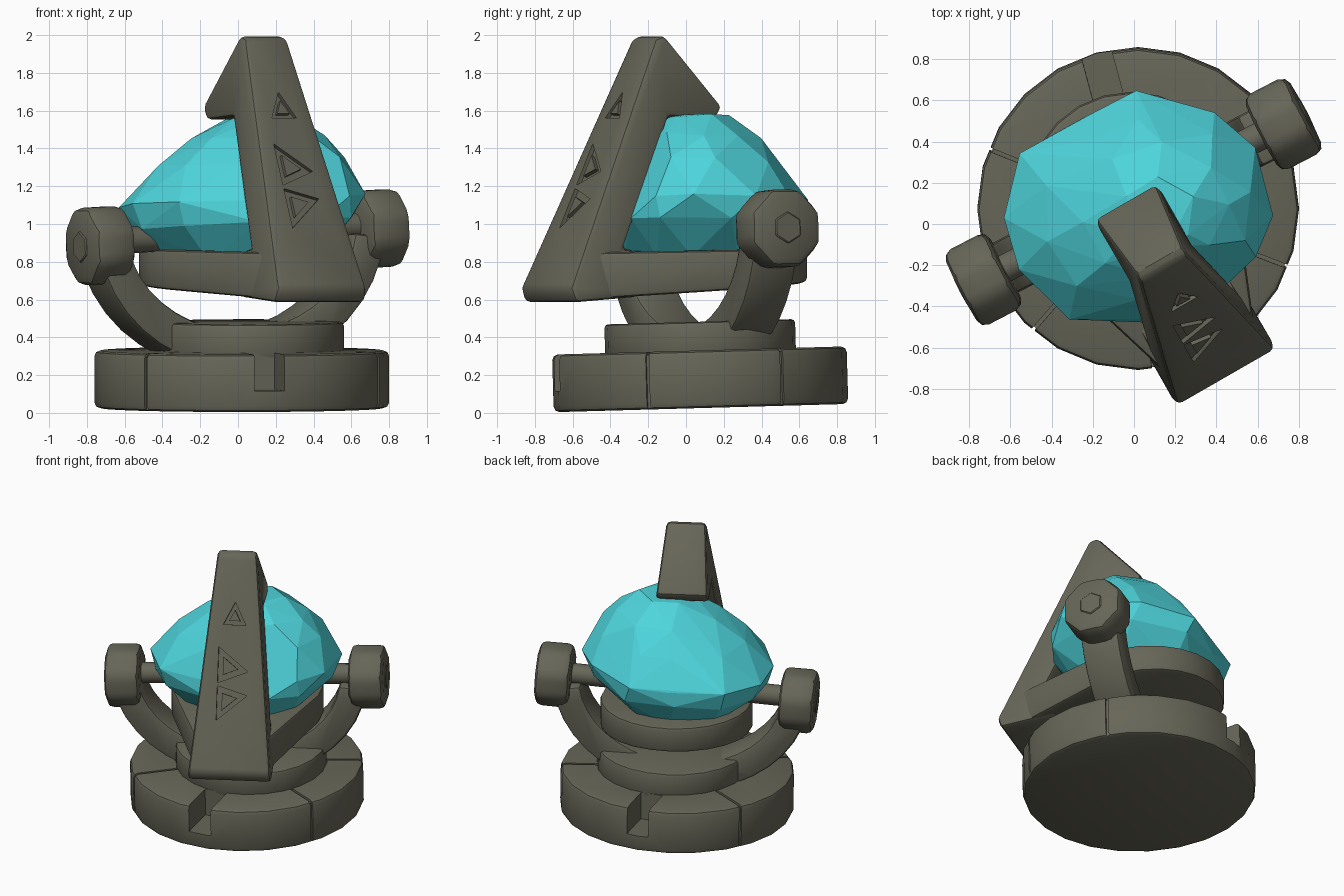
import bpy, bmesh, math, random
from mathutils import Matrix, Vector

if "Cube" in bpy.data.objects:
    bpy.data.objects.remove(bpy.data.objects["Cube"])

random.seed(4)


def material(name, col):
    m = bpy.data.materials.new(name)
    m.diffuse_color = (*col, 1)
    m.use_nodes = True
    m.node_tree.nodes["Principled BSDF"].inputs["Base Color"].default_value = m.diffuse_color
    return m


STONE = material("olive stone", (0.135, 0.132, 0.097))
CRYSTAL = material("turquoise crystal", (0.075, 0.66, 0.71))


def finish(name, bm, mat=STONE, bevel=0.0, seg=2, smooth=True):
    bmesh.ops.recalc_face_normals(bm, faces=bm.faces[:])
    me = bpy.data.meshes.new(name)
    bm.to_mesh(me)
    bm.free()
    me.materials.append(mat)
    ob = bpy.data.objects.new(name, me)
    bpy.context.collection.objects.link(ob)
    select(ob)
    if bevel:
        b = ob.modifiers.new("bevel", 'BEVEL')
        b.width, b.segments = bevel, seg
        b.limit_method, b.angle_limit = 'ANGLE', math.radians(30)
        bpy.ops.object.modifier_apply(modifier="bevel")
    if smooth:
        bpy.ops.object.shade_smooth_by_angle(angle=math.radians(32))
    return ob


def select(ob):
    bpy.ops.object.select_all(action='DESELECT')
    ob.select_set(True)
    bpy.context.view_layer.objects.active = ob


def prism(pts, half, mx):
    """Profile in local x/z, extruded both ways along local y by half(z)."""
    bm = bmesh.new()
    a, b = [[bm.verts.new(mx @ Vector((x, s * half(z), z))) for x, z in pts] for s in (-1, 1)]
    bm.faces.new(a)
    bm.faces.new(b)
    n = len(pts)
    for i in range(n):
        j = (i + 1) % n
        bm.faces.new((a[i], a[j], b[j], b[i]))
    return bm


def cylinder(r, h, sides, mx):
    bm = bmesh.new()
    bmesh.ops.create_cone(bm, cap_ends=True, segments=sides, radius1=r, radius2=r, depth=h, matrix=mx)
    return bm


def hull(points):
    bm = bmesh.new()
    vs = [bm.verts.new(p) for p in points]
    bmesh.ops.convex_hull(bm, input=vs)
    loose = [v for v in bm.verts if not v.link_faces]
    bmesh.ops.delete(bm, geom=loose, context='VERTS')
    bmesh.ops.dissolve_limit(bm, angle_limit=0.01, verts=bm.verts[:], edges=bm.edges[:])
    return bm


def cut(ob, bm):
    c = finish("cutter", bm, smooth=False)
    c.hide_render = True
    select(ob)
    m = ob.modifiers.new("cut", 'BOOLEAN')
    m.operation, m.object, m.solver = 'DIFFERENCE', c, 'EXACT'
    bpy.ops.object.modifier_apply(modifier="cut")
    bpy.data.objects.remove(c)


def rot(a, axis):
    return Matrix.Rotation(a, 4, axis)


# Base disc, slightly tilted, with notches and radial cracks
tilt = rot(0.028, 'X')
base_mx = Matrix.Translation((0.02, 0.075, 0.178)) @ tilt
base = finish("base_disc", cylinder(0.78, 0.305, 24, base_mx), bevel=0.03)
for deg, inner, width in ((-79, 0.5, 0.08), (105, 0.5, 0.075)):
    box = [(inner, -0.04), (0.9, -0.04), (0.9, 0.25), (inner, 0.25)]
    cut(base, prism(box, lambda z: width, base_mx @ rot(math.radians(deg), 'Z')))
crack = [(0.45, 0.135), (0.76, 0.135), (0.76, -0.25), (0.9, -0.25), (0.9, 0.25), (0.45, 0.25)]
for deg in (-131, -21, 34, 158):
    cut(base, prism(crack, lambda z: 0.009, base_mx @ rot(math.radians(deg), 'Z')))

# Upper plinth disc
plinth_mx = Matrix.Translation((0.055, 0.075, 0.39)) @ tilt
finish("plinth_disc", cylinder(0.505, 0.185, 24, plinth_mx), bevel=0.02)

# U-shaped yoke swept between the two knobs
TURN = math.radians(27.3)
yoke_mx = Matrix.Translation((0.0, 0.11, 0)) @ rot(TURN, 'Z') @ rot(-0.045, 'Y')
arc = [math.radians(188 + 164 * i / 18) for i in range(19)]
outer = [(0.865 * math.cos(a), 1.0 + 0.765 * math.sin(a)) for a in arc]
inner = [(0.68 * math.cos(a), 1.0 + 0.56 * math.sin(a)) for a in reversed(arc)]
finish("yoke", prism(outer + inner, lambda z: 0.135, yoke_mx), bevel=0.025)

# Axle, knobs and bolts
left, right = Vector((-0.73, -0.27, 0.885)), Vector((0.725, 0.485, 0.975))
axis = (right - left).normalized()
align = axis.to_track_quat('Z', 'Y').to_matrix().to_4x4()
for side, p, d in (("left", left, -axis), ("right", right, axis)):
    mx = Matrix.Translation(p) @ align @ rot(math.pi / 8, 'Z')
    finish(side + "_knob", cylinder(0.222, 0.235, 8, mx), bevel=0.045)
    mx = Matrix.Translation(p + d * 0.11) @ align
    finish(side + "_bolt", cylinder(0.085, 0.03, 6, mx), bevel=0.006, seg=1)
    mx = Matrix.Translation(p - d * 0.22 + Vector((0, 0, 0.02))) @ align
    finish(side + "_axle", cylinder(0.07, 0.4, 14, mx))

# Cradle: round tray that narrows toward the front slab
slab_mx = rot(TURN + 0.045 - math.pi / 2, 'Z') @ Matrix.Translation((0, 0.018, 0))
plan = [(-0.12 + 0.51 * math.cos(i * math.pi / 12), 0.035 + 0.51 * math.sin(i * math.pi / 12)) for i in range(24)]
plan += [(0.72, -0.24), (0.72, 0.24)]
tray = [slab_mx @ Vector((u, v, 0.652 - 0.07 * u)) for u, v in plan]
tray += [slab_mx @ Vector((u, v, 0.863 - 0.02 * u)) for u, v in plan]
finish("cradle_tray", hull(tray), bevel=0.025)

# Tall leaning slab with the hook that folds over the crystal
profile = [(0.21, 2.0), (0.27, 1.98), (0.87, 0.66), (0.84, 0.585), (0.45, 0.615), (0.45, 0.86),
           (0.53, 0.87), (0.21, 1.57), (-0.07, 1.55), (-0.12, 1.62)]
slab = finish("front_slab", prism(profile, lambda z: 0.13 + 0.107 * (2 - z), slab_mx), bevel=0.028)


# Engraved triangles on the slab face
def triangle_ring(corners, mx):
    bm = bmesh.new()
    c = sum((Vector(p) for p in corners), Vector((0, 0))) / 3
    loops = []
    for y in (-0.022, 0.06):
        for k in (1.0, 0.5):
            q = [c + (Vector(p) - c) * k for p in corners]
            loops.append([bm.verts.new(mx @ Vector((p.x, y, p.y))) for p in q])
    for a, b in ((0, 1), (1, 3), (3, 2), (2, 0)):
        for i in range(3):
            j = (i + 1) % 3
            bm.faces.new((loops[a][i], loops[a][j], loops[b][j], loops[b][i]))
    return bm


n = Vector((0.6, 0, -1.32)).normalized()
face = Matrix(((0, -n.z, -n.x, 0.27), (1, 0, 0, 0), (0, n.x, -n.z, 1.98), (0, 0, 0, 1)))
for tri in ([(-0.075, -0.46), (0.075, -0.46), (0.0, -0.31)],
            [(-0.1, -0.61), (-0.1, -0.85), (0.1, -0.77)],
            [(-0.1, -0.87), (-0.1, -1.1), (0.1, -0.93)]):
    cut(slab, triangle_ring(tri, slab_mx @ face))
for ob in (slab, base):
    select(ob)
    bpy.ops.object.shade_smooth_by_angle(angle=math.radians(32))

# Faceted crystal: hull of jittered rings, kept behind the slab and cut flatter at the back
front = Vector((math.sin(TURN), -math.cos(TURN), 0))
pts = []
for k, (z, r, count, shift) in enumerate(((0.81, 0.42, 9, 0.0), (1.01, 0.61, 11, 0.0), (1.13, 0.645, 12, 0.0),
                                          (1.32, 0.52, 10, 0.04), (1.46, 0.36, 8, 0.08), (1.575, 0.18, 6, 0.1))):
    for i in range(count):
        a = 2 * math.pi * (i + 0.5 * (k % 2) + random.uniform(-0.2, 0.2)) / count
        rr = r * random.uniform(0.97, 1.02)
        x, y = 0.025 + shift + rr * math.cos(a), 0.06 + rr * 0.93 * math.sin(a)
        p = Vector((x, y, z + 0.05 * (x - shift) * (z < 1.5) + random.uniform(-0.012, 0.012)))
        u = p.dot(front)
        high = 0.54 - 0.457 * (p.z - 0.87)
        low = -0.57 + 0.8 * max(0, p.z - 1.15)
        pts.append(p + front * (min(max(u, low), high) - u))
finish("crystal", hull(pts), CRYSTAL, smooth=False)
